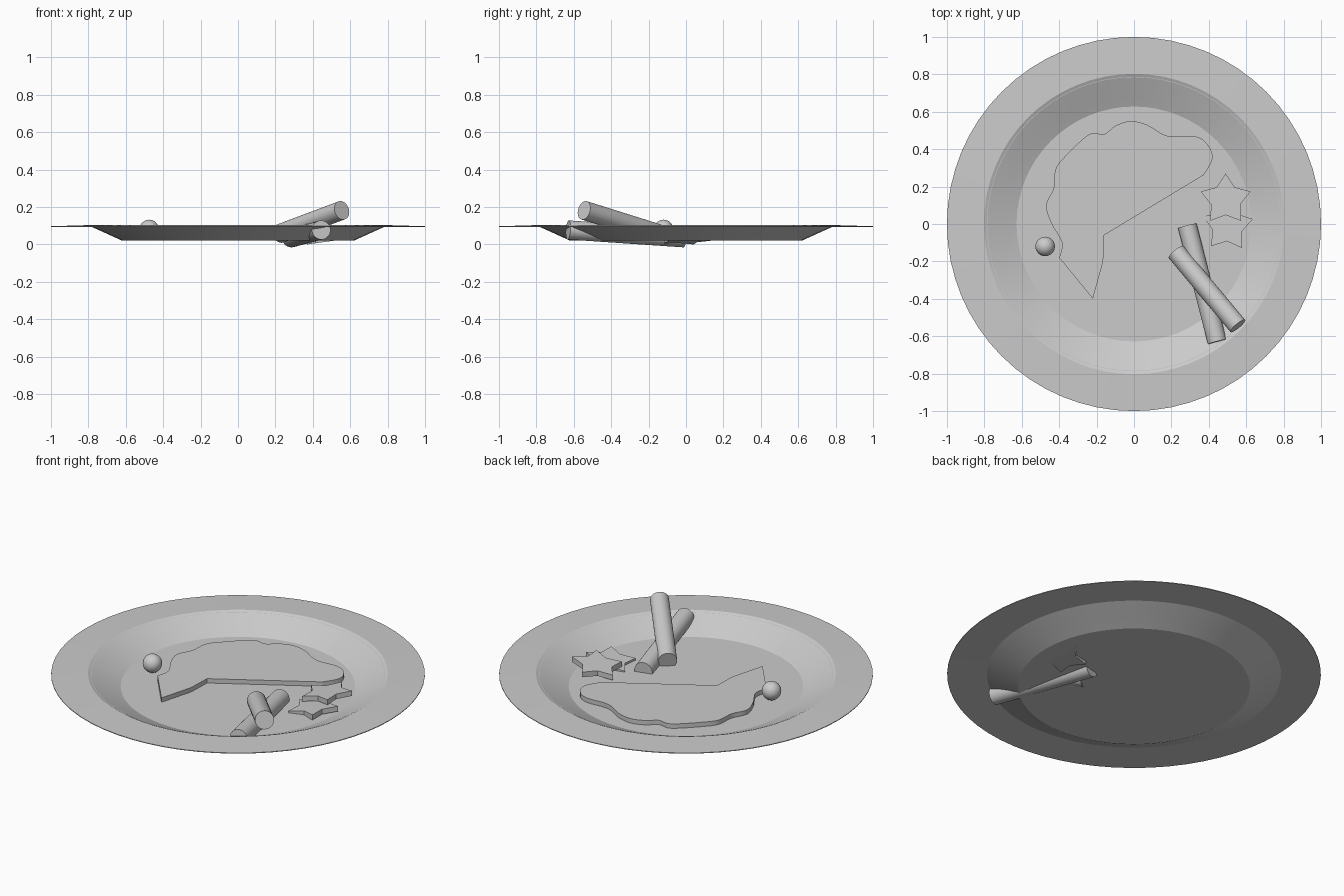
import bpy, bmesh
from math import sin, cos, pi, radians
from mathutils import Vector

if "Cube" in bpy.data.objects:
    bpy.data.objects.remove(bpy.data.objects["Cube"])


def finish(name, bm, smooth=True):
    bmesh.ops.recalc_face_normals(bm, faces=bm.faces)
    me = bpy.data.meshes.new(name)
    bm.to_mesh(me)
    bm.free()
    ob = bpy.data.objects.new(name, me)
    bpy.context.collection.objects.link(ob)
    if smooth:
        bpy.ops.object.select_all(action='DESELECT')
        ob.select_set(True)
        bpy.context.view_layer.objects.active = ob
        bpy.ops.object.shade_smooth_by_angle(angle=radians(20))
    return ob


def lathe(name, profile, steps=64):
    bm = bmesh.new()
    vs = [bm.verts.new((r, 0, z)) for r, z in profile]
    es = [bm.edges.new(p) for p in zip(vs, vs[1:])]
    bmesh.ops.spin(bm, geom=vs + es, cent=(0, 0, 0), axis=(0, 0, 1),
                   angle=2 * pi, steps=steps, use_merge=True)
    bmesh.ops.remove_doubles(bm, verts=bm.verts, dist=1e-5)
    return finish(name, bm)


def slab(name, outline, thickness, smooth=True):
    bm = bmesh.new()
    face = bm.faces.new([bm.verts.new((x, y, 0)) for x, y in outline])
    ext = bmesh.ops.extrude_face_region(bm, geom=[face])
    top = [g for g in ext['geom'] if isinstance(g, bmesh.types.BMVert)]
    bmesh.ops.translate(bm, verts=top, vec=(0, 0, thickness))
    return finish(name, bm, smooth)


def rod(name, a, b, radius):
    a, b = Vector(a), Vector(b)
    bm = bmesh.new()
    bmesh.ops.create_cone(bm, cap_ends=True, segments=32, radius1=radius,
                          radius2=radius, depth=(b - a).length)
    ob = finish(name, bm)
    ob.location = (a + b) / 2
    ob.rotation_mode = 'QUATERNION'
    ob.rotation_quaternion = (b - a).to_track_quat('Z', 'Y')
    return ob


def star(name, centre, start, tilt):
    pts = []
    for i in range(10):
        r = 0.14 if i % 2 == 0 else 0.082
        t = radians(start + 36 * i)
        pts.append((r * cos(t), r * sin(t)))
    ob = slab(name, pts, 0.03, False)
    # slope the flat outline up toward the plate wall
    for v in ob.data.vertices:
        v.co.z += v.co.x * tilt
    ob.location = centre
    return ob


def spline(pts, n=4):
    # Catmull-Rom through the points
    p = [Vector(q) for q in [pts[0]] + pts + [pts[-1]]]
    out = []
    for a, b, c, d in zip(p, p[1:], p[2:], p[3:]):
        for k in range(n):
            t = k / n
            out.append(0.5 * (2 * b + (c - a) * t + (2 * a - 5 * b + 4 * c - d) * t * t
                              + (3 * b - a - 3 * c + d) * t ** 3))
    return out + [p[-1]]


# Dished plate with a wide flat rim
lathe("plate", [(0, 0.02), (0.62, 0.02), (0.785, 0.096), (1.0, 0.093),
                (1.0, 0.097), (0.803, 0.103), (0.628, 0.024), (0, 0.024)])

# Flat slice with a wavy edge and a straight cut
curve = [(-0.4, -0.18), (-0.385, -0.1), (-0.44, 0), (-0.47, 0.1), (-0.43, 0.19),
         (-0.42, 0.29), (-0.37, 0.36), (-0.24, 0.48), (-0.16, 0.48), (-0.1, 0.525),
         (-0.02, 0.55), (0.07, 0.53), (0.18, 0.47), (0.32, 0.47), (0.39, 0.43),
         (0.42, 0.35), (0.37, 0.26)]
outline = [(-0.22, -0.4)] + [tuple(v) for v in spline(curve)] + [(-0.16, -0.06), (-0.165, -0.2)]
meat = slab("slice", outline, 0.03)
meat.location.z = 0.02

# Crossed sticks
rod("lower_stick", (0.285, -0.01, 0.035), (0.445, -0.63, 0.077), 0.051)
rod("upper_stick", (0.225, -0.15, 0.058), (0.555, -0.545, 0.182), 0.051)

# Overlapping star slices
star("upper_star", (0.49, 0.13, 0.05), 90, 0.14)
star("lower_star", (0.5, -0.01, 0.018), 15, 0.14)

# Small ball
bm = bmesh.new()
bmesh.ops.create_uvsphere(bm, u_segments=32, v_segments=16, radius=0.052)
finish("ball", bm).location = (-0.475, -0.12, 0.08)
